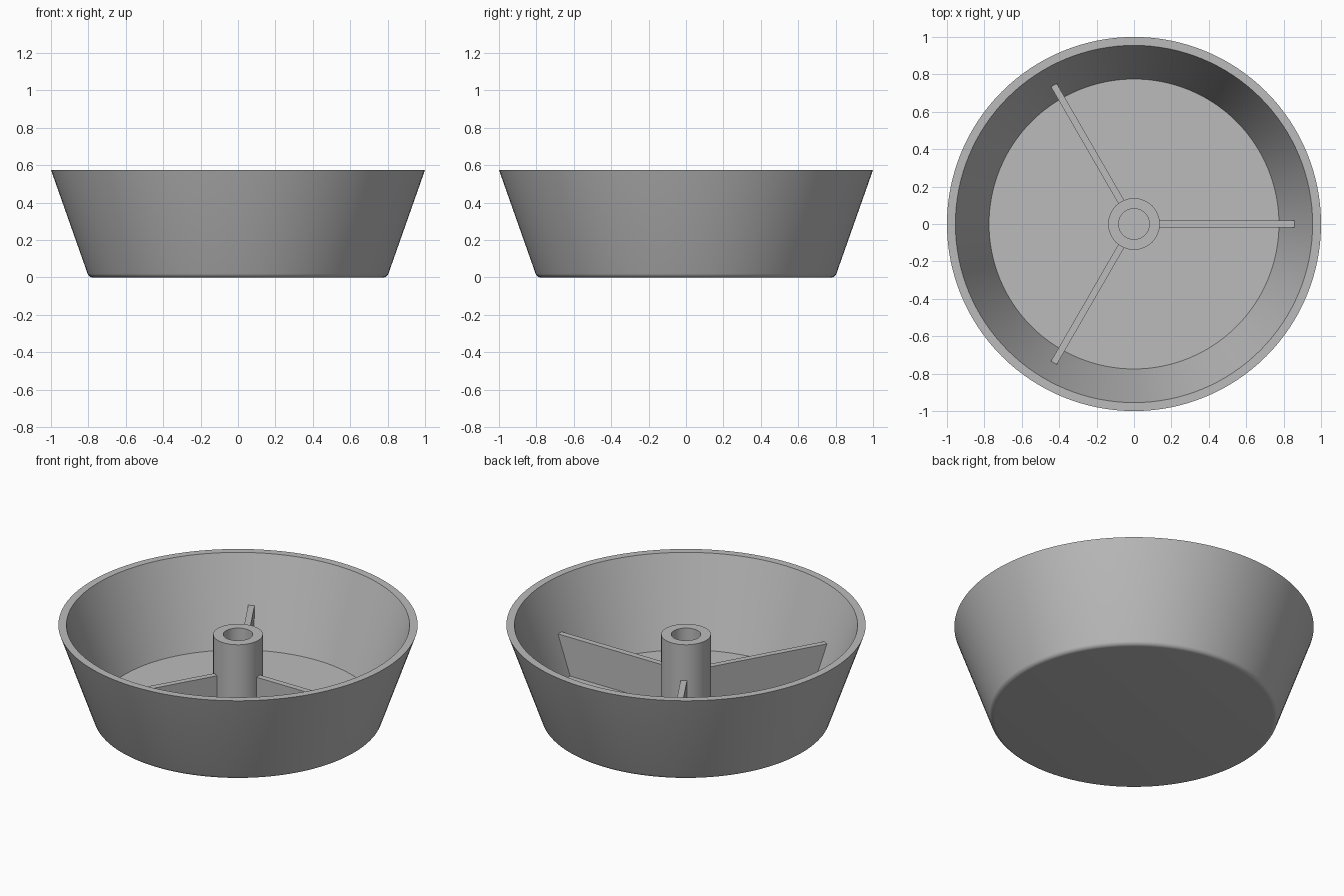
import bpy
import bmesh
import math
from mathutils import Matrix, Vector

cube = bpy.data.objects.get("Cube")
if cube:
    bpy.data.objects.remove(cube, do_unlink=True)

grey = bpy.data.materials.new("plain grey")
grey.use_nodes = True
colour = (0.5, 0.5, 0.5, 1)
grey.diffuse_color = colour
grey.node_tree.nodes["Principled BSDF"].inputs["Base Color"].default_value = colour


def finish(bm, name, smooth=True):
    bmesh.ops.recalc_face_normals(bm, faces=bm.faces)
    mesh = bpy.data.meshes.new(name)
    bm.to_mesh(mesh)
    bm.free()
    mesh.materials.append(grey)
    obj = bpy.data.objects.new(name, mesh)
    bpy.context.collection.objects.link(obj)
    if smooth:
        bpy.ops.object.select_all(action="DESELECT")
        obj.select_set(True)
        bpy.context.view_layer.objects.active = obj
        bpy.ops.object.shade_smooth_by_angle(angle=math.radians(30))
    return obj


def lathe(name, profile, steps, closed=False):
    """Spin a (radius, height) profile around the z axis."""
    bm = bmesh.new()
    verts = [bm.verts.new((r, 0, z)) for r, z in profile]
    edges = [bm.edges.new(pair) for pair in zip(verts, verts[1:])]
    if closed:
        edges.append(bm.edges.new((verts[-1], verts[0])))
    bmesh.ops.spin(bm, geom=verts + edges, cent=(0, 0, 0), axis=(0, 0, 1),
                   angle=math.tau, steps=steps, use_merge=True)
    bmesh.ops.remove_doubles(bm, verts=bm.verts, dist=0.0001)
    return finish(bm, name)


height, floor = 0.575, 0.06

# Bowl: flat base, rounded foot, flared wall with a flat rim
fillet = 0.03
foot = [(0.776 + fillet * math.sin(a), fillet - fillet * math.cos(a))
        for a in (math.radians(14 * i) for i in range(6))]
lathe("bowl", [(0, 0)] + foot + [(1, height), (0.955, height), (0.775, floor), (0, floor)], 128)

# Hollow centre post, set into the floor
lathe("centre_post", [(0.138, 0.03), (0.138, 0.517), (0.082, 0.517), (0.082, 0.03)], 64, closed=True)

# Three upright ribs from the post to the sloping wall
rib_top, thickness = 0.297, 0.036
for i in range(3):
    bm = bmesh.new()
    outline = [(0.12, 0.04), (0.775, 0.04), (0.857, rib_top), (0.12, rib_top)]
    face = bm.faces.new([bm.verts.new((x, -thickness / 2, z)) for x, z in outline])
    side = bmesh.ops.extrude_face_region(bm, geom=[face])
    moved = [v for v in side["geom"] if isinstance(v, bmesh.types.BMVert)]
    bmesh.ops.translate(bm, verts=moved, vec=Vector((0, thickness, 0)))
    bm.transform(Matrix.Rotation(i * math.tau / 3, 4, "Z"))
    finish(bm, f"rib_{i + 1}", smooth=False)
